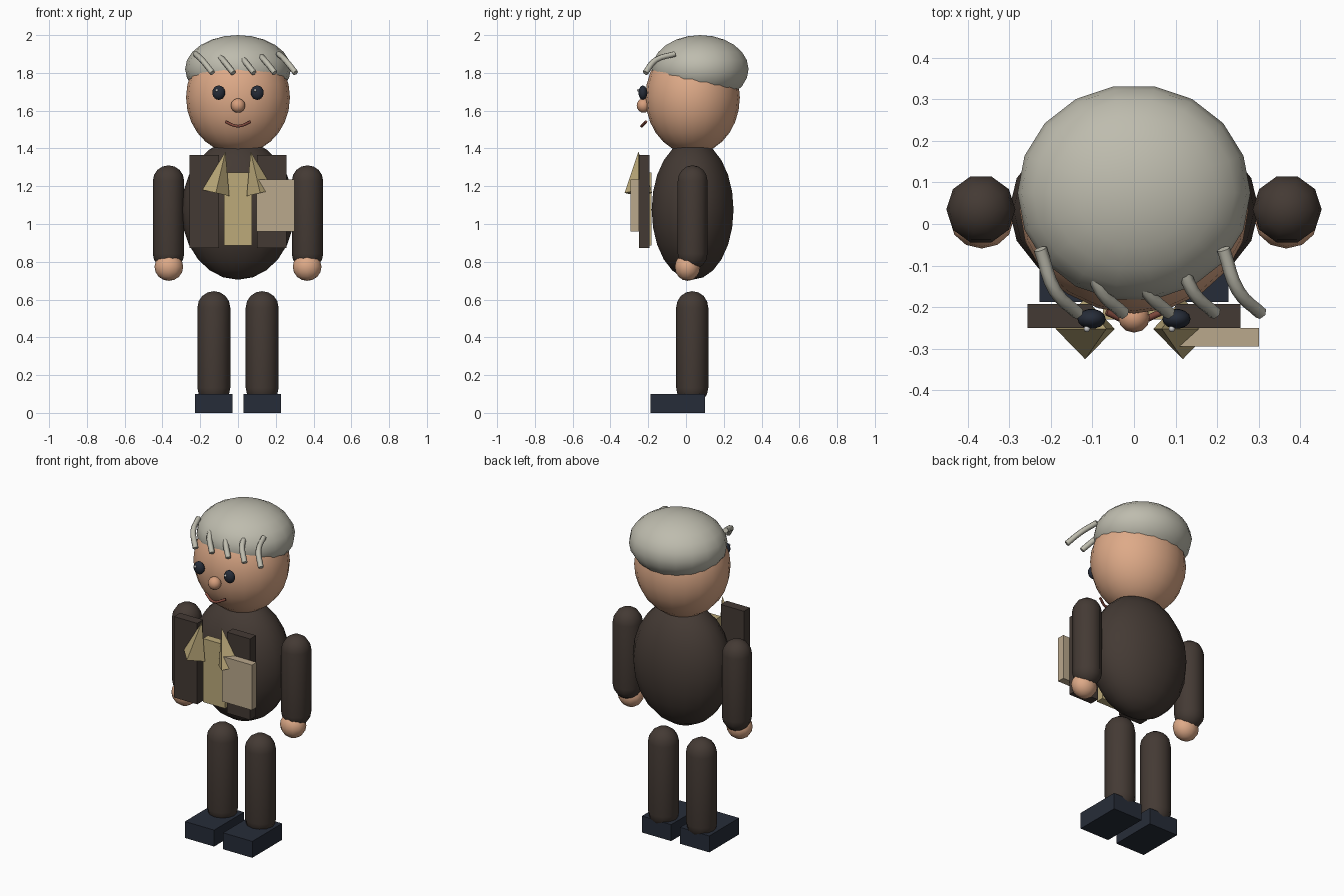
import bpy, bmesh
from math import sin, cos, pi, radians
from mathutils import Matrix, Vector

if "Cube" in bpy.data.objects:
    bpy.data.objects.remove(bpy.data.objects["Cube"])


def material(name, r, g, b):
    lin = [((c / 255 + 0.055) / 1.055) ** 2.4 for c in (r, g, b)]
    m = bpy.data.materials.new(name)
    m.diffuse_color = (*lin, 1)
    m.use_nodes = True
    m.node_tree.nodes["Principled BSDF"].inputs["Base Color"].default_value = m.diffuse_color
    return m


SKIN = material("skin", 222, 170, 136)
NOSE = material("nose_skin", 214, 158, 124)
HAIR = material("grey_hair", 190, 188, 174)
COAT = material("dark_coat", 68, 58, 52)
NAVY = material("navy", 38, 44, 56)
SHIRT = material("khaki", 188, 170, 122)
CARD = material("tan_card", 186, 168, 140)
LIP = material("lip", 130, 74, 62)
WHITE = material("white", 240, 240, 240)


def finish(name, bm, mat, smooth=True):
    bmesh.ops.recalc_face_normals(bm, faces=bm.faces)
    me = bpy.data.meshes.new(name)
    bm.to_mesh(me)
    bm.free()
    me.materials.append(mat)
    for p in me.polygons:
        p.use_smooth = smooth
    ob = bpy.data.objects.new(name, me)
    bpy.context.collection.objects.link(ob)
    return ob


def rounded(name, center, radii, mat, seg=18, rings=12, straight=0.0):
    """Ellipsoid, or a capsule when a straight middle length is given."""
    angles = [pi / 2 - pi * i / rings for i in range(rings + 1)]
    prof = [(cos(a), sin(a) * radii[2] + straight / 2) for a in angles if a > -1e-6]
    prof += [(cos(a), sin(a) * radii[2] - straight / 2) for a in angles if a < 1e-6]
    bm = bmesh.new()
    vs = [bm.verts.new((r, 0, z)) for r, z in prof]
    edges = [bm.edges.new(p) for p in zip(vs, vs[1:])]
    bmesh.ops.spin(bm, geom=vs + edges, cent=(0, 0, 0), axis=(0, 0, 1),
                   angle=2 * pi, steps=seg)
    bmesh.ops.remove_doubles(bm, verts=bm.verts, dist=1e-5)
    for v in bm.verts:
        v.co = Vector((v.co.x * radii[0], v.co.y * radii[1], v.co.z)) + Vector(center)
    return finish(name, bm, mat)


def box(name, lo, hi, mat):
    lo, hi = Vector(lo), Vector(hi)
    bm = bmesh.new()
    bmesh.ops.create_cube(bm, size=1, matrix=Matrix.Translation((lo + hi) / 2)
                          @ Matrix.Diagonal((*(hi - lo), 1)))
    return finish(name, bm, mat, False)


def tube(name, points, radius, mat):
    cu = bpy.data.curves.new(name, "CURVE")
    cu.dimensions = "3D"
    cu.bevel_depth, cu.bevel_resolution, cu.resolution_u = radius, 1, 4
    cu.use_fill_caps = True
    sp = cu.splines.new("BEZIER")
    sp.bezier_points.add(len(points) - 1)
    for bp, p in zip(sp.bezier_points, points):
        bp.co = p
        bp.handle_left_type = bp.handle_right_type = "AUTO"
    cu.materials.append(mat)
    ob = bpy.data.objects.new(name, cu)
    bpy.context.collection.objects.link(ob)


# Torso, head and hair cap
rounded("torso", (0, 0.035, 1.075), (0.30, 0.22, 0.37), COAT)
rounded("head", (0, 0.035, 1.67), (0.275, 0.25, 0.30), SKIN, 20, 14)
rounded("hair_cap", (0, 0.075, 1.82), (0.28, 0.26, 0.18), HAIR)

# Face
rounded("nose", (0, -0.225, 1.627), (0.038, 0.036, 0.038), NOSE, 12, 8)
tube("mouth", [(-0.066, -0.212, 1.541), (0, -0.235, 1.518), (0.066, -0.212, 1.541)], 0.008, LIP)

# Fringe strands, swept to one side
for i in range(5):
    x = -0.225 + 0.11 * i
    tube(f"fringe_strand_{i + 1}",
         [(x, -0.06, 1.90), (x + 0.035, -0.16, 1.868), (x + 0.09, -0.215, 1.80)], 0.016, HAIR)

# Paired parts
for side, s in (("left", -1), ("right", 1)):
    rounded(f"{side}_eye", (s * 0.102, -0.228, 1.695), (0.034, 0.024, 0.038), NAVY, 14, 10)
    rounded(f"{side}_eye_glint", (s * 0.102 - 0.011, -0.252, 1.708), (0.008,) * 3, WHITE, 8, 6)
    rounded(f"{side}_arm", (s * 0.368, 0.035, 1.035), (0.083,) * 3, COAT, 10, 8, 0.385)
    rounded(f"{side}_hand", (s * 0.366, 0.008, 0.773), (0.076, 0.067, 0.074), SKIN, 12, 8)
    rounded(f"{side}_leg", (s * 0.128, 0.033, 0.345), (0.087, 0.085, 0.087), COAT, 12, 8, 0.425)
    xs = sorted((s * 0.03, s * 0.227))
    box(f"{side}_shoe", (xs[0], -0.187, 0), (xs[1], 0.10, 0.10), NAVY)
    xs = sorted((s * 0.10, s * 0.256))
    box(f"{side}_coat_panel", (xs[0], -0.25, 0.872), (xs[1], -0.192, 1.365), COAT)
    # Four-sided collar point leaning inward
    bm = bmesh.new()
    bmesh.ops.create_cone(bm, cap_ends=True, segments=4, radius1=0.073, radius2=0, depth=0.225,
                          matrix=Matrix.Translation((s * 0.092, -0.252, 1.274))
                          @ Matrix.Rotation(radians(-13 * s), 4, "Y"))
    finish(f"{side}_collar_point", bm, SHIRT, False)

# Shirt front and the card on the chest
box("shirt_front", (-0.075, -0.23, 0.885), (0.075, -0.182, 1.272), SHIRT)
box("chest_card", (0.098, -0.295, 0.96), (0.30, -0.25, 1.235), CARD)
